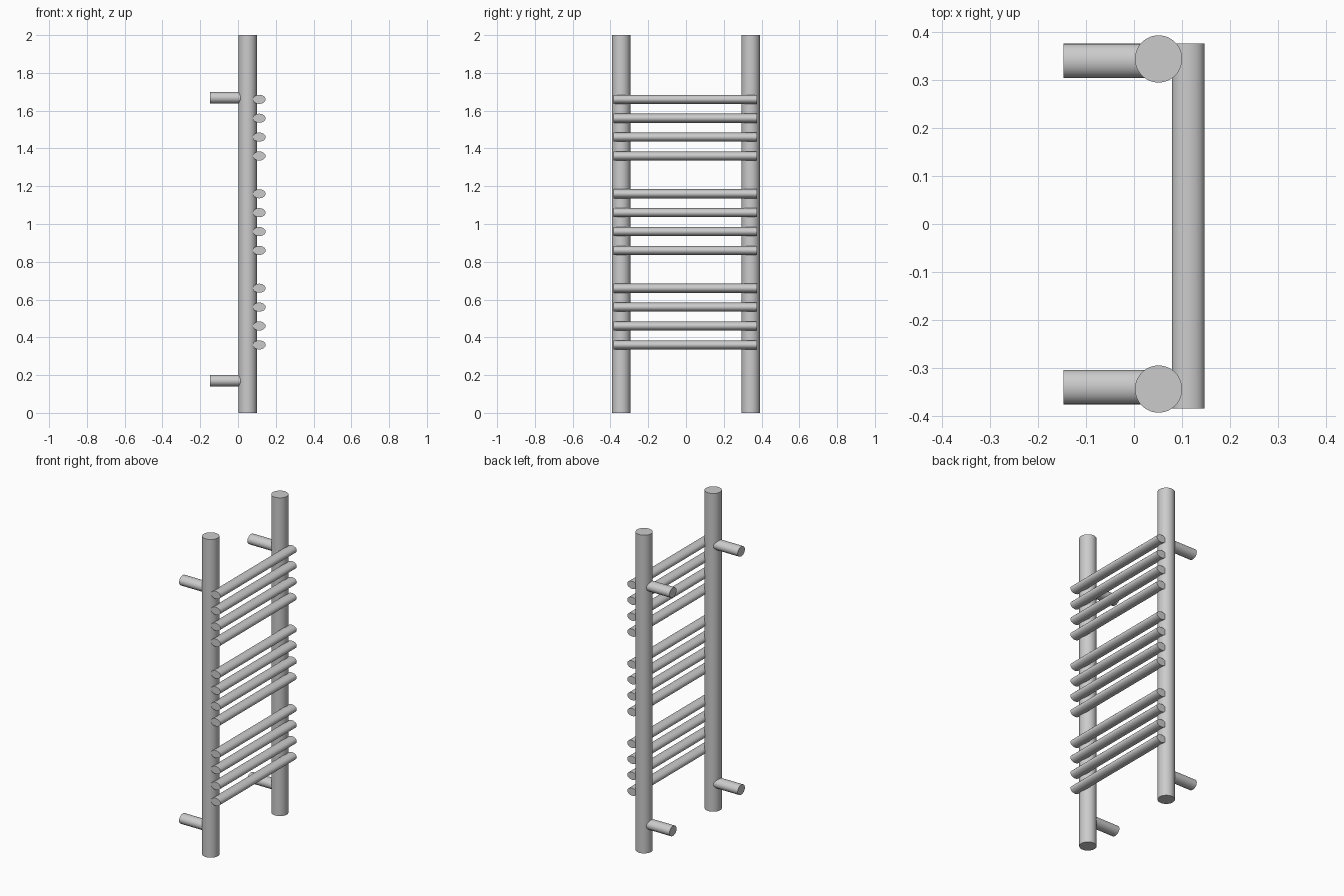
import bpy
from math import pi, radians

if "Cube" in bpy.data.objects:
    bpy.data.objects.remove(bpy.data.objects["Cube"])


def rod(name, centre, length, radii, rotation=(0, 0, 0), sides=32):
    """Smooth capped rod; radii are the local x and y half-widths."""
    bpy.ops.mesh.primitive_cylinder_add(vertices=sides, radius=1, depth=1,
                                        location=centre, rotation=rotation)
    ob = bpy.context.object
    ob.name = name
    ob.scale = (radii[0], radii[1], length)
    bpy.ops.object.transform_apply(location=False, rotation=True, scale=True)
    bpy.ops.object.shade_smooth_by_angle(angle=radians(35))
    return ob


POST_X, POST_Y, POST_R = 0.051, 0.343, 0.049
WALL_X, BRACKET_END = -0.147, 0.03

for side, label in ((-1, "front"), (1, "rear")):
    # Upright posts
    rod(f"{label}_post", (POST_X, side * POST_Y, 1), 2, (POST_R, POST_R), sides=48)

    # Wall brackets, running back from each post
    for z, level in ((0.17, "lower"), (1.668, "upper")):
        rod(f"{label}_{level}_bracket",
            ((WALL_X + BRACKET_END) / 2, side * 0.339, z),
            BRACKET_END - WALL_X, (0.031, 0.036), (0, pi / 2, 0), sides=24)

# Oval towel rails in three groups of four
for group in range(3):
    for i in range(4):
        z = 0.36 + group * 0.5 + i * 0.1
        rod(f"rail_{group + 1}_{i + 1}", (0.1125, -0.004, z), 0.758,
            (0.0335, 0.024), (pi / 2, 0, 0), sides=24)
